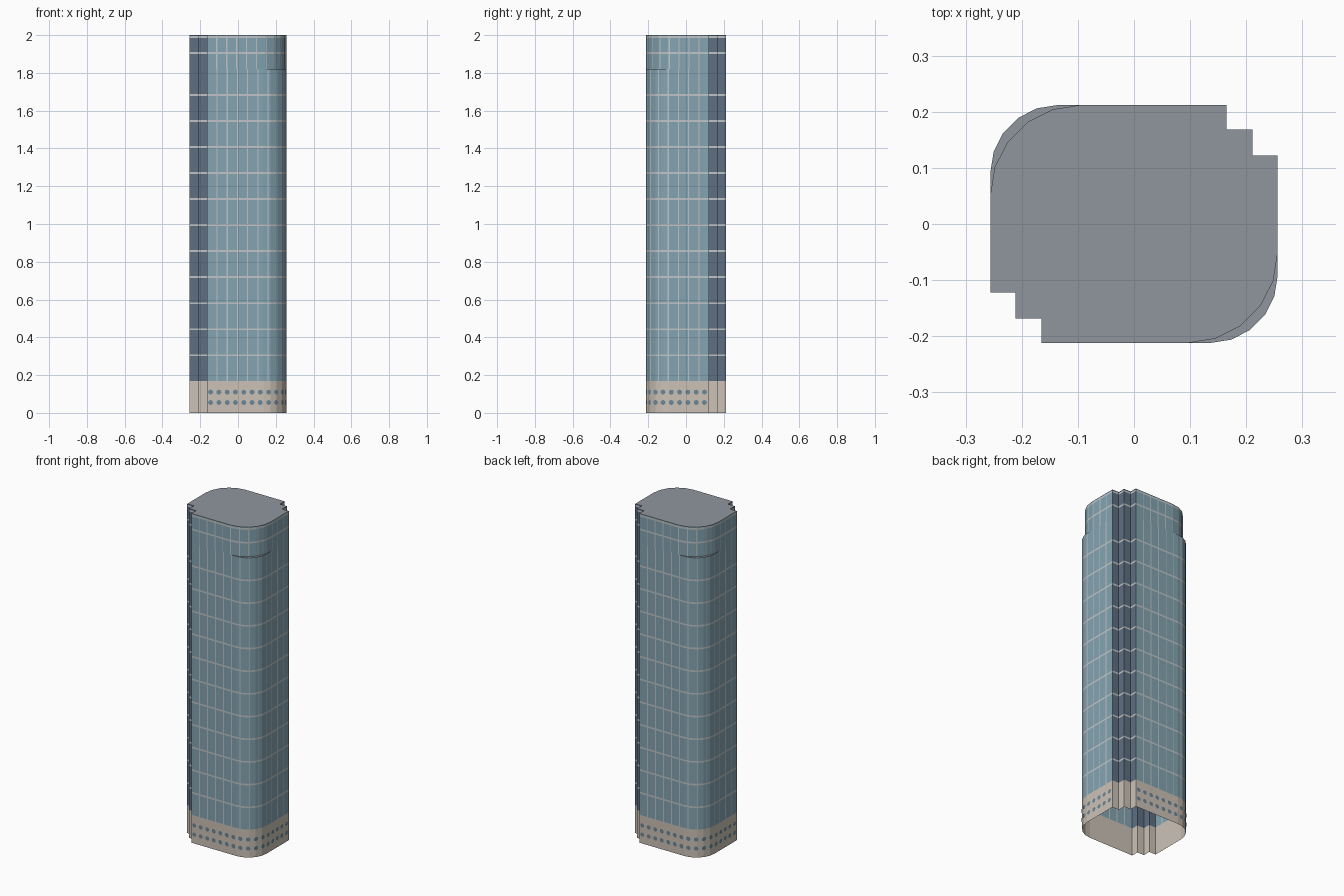
import bpy, bmesh, math
from mathutils import Vector

if "Cube" in bpy.data.objects:
    bpy.data.objects.remove(bpy.data.objects["Cube"])

X, Y = 0.256, 0.212
BAYS, DOTS = 13, 16
BASE, SHOULDER, TOP = 0.17, 1.82, 2.0


def material(name, *rgb):
    m = bpy.data.materials.new(name)
    m.diffuse_color = (*[(c / 255) ** 2.2 for c in rgb], 1)
    m.use_nodes = True
    m.node_tree.nodes["Principled BSDF"].inputs["Base Color"].default_value = m.diffuse_color
    return m


GLASS = material("glass", 131, 163, 177)
DARK = material("dark_glass", 94, 110, 128)
FRAME = material("frame", 190, 196, 198)
STONE = material("stone", 203, 193, 181)
WINDOW = material("window", 106, 134, 152)
ROOF = material("roof_grey", 142, 149, 156)


def new_object(name, bm, mats):
    me = bpy.data.meshes.new(name)
    bm.to_mesh(me)
    bm.free()
    for m in mats:
        me.materials.append(m)
    ob = bpy.data.objects.new(name, me)
    bpy.context.collection.objects.link(ob)
    return ob


def arc(r):
    return [Vector((X - r + r * math.sin(a), -Y + r - r * math.cos(a)))
            for a in (math.radians(18 * i) for i in range(6))]


def facade(r):
    # front face, rounded corner, right face
    return [Vector((-0.165, -Y)), *arc(r), Vector((X, 0.122))]


STEPS = [Vector(p) for p in ((X, 0.122), (0.211, 0.122), (0.211, 0.168), (0.165, 0.168))]


def length(path):
    return sum((b - a).length for a, b in zip(path, path[1:]))


def at(path, s):
    # point and direction at a distance along a path
    for a, b in zip(path, path[1:]):
        d = (b - a).length
        if s <= d:
            break
        s -= d
    t = (b - a).normalized()
    return a + t * s, t


def columns(r, mullions):
    # half outline as (point, material index of the strip that follows)
    path = facade(r)
    total, w = length(path), 0.003
    cuts = [(length(path[:i + 1]), None) for i in range(len(path) - 1)]
    if mullions:
        for k in range(1, BAYS):
            c = k * total / BAYS
            cuts += [(c - w, 2), (c + w, 0)]
    cuts.sort(key=lambda c: c[0])
    out, current = [], 0
    for s, m in cuts:
        current = current if m is None else m
        out.append((at(path, s)[0], current))
    return out + [(p, 1) for p in STEPS]


def wall(name, r, z0, z1, lines, mats, mullions=True):
    half = columns(r, mullions)
    ring = half + [(-p, m) for p, m in half]
    levels = [(z0, False)]
    for z in lines:
        levels += [(z - 0.005, True), (z + 0.005, False)]
    levels = [lv for lv in levels if lv[0] < z1 - 0.001] + [(z1, False)]
    bm = bmesh.new()
    grid = [[bm.verts.new((p.x, p.y, z)) for p, _ in ring] for z, _ in levels]
    n = len(ring)
    for row, (lo, hi) in enumerate(zip(grid, grid[1:])):
        for i in range(n):
            j = (i + 1) % n
            f = bm.faces.new((lo[i], lo[j], hi[j], hi[i]))
            f.material_index = 2 if levels[row][1] else ring[i][1]
    return new_object(name, bm, mats)


# Stone podium, glazed shaft and narrower crown
FLOOR = 0.1378
skin = [GLASS, DARK, FRAME]
wall("podium", 0.12, 0, BASE, [], [STONE], mullions=False)
wall("tower_shaft", 0.12, BASE, SHOULDER, [0.305 + FLOOR * i for i in range(11)], skin)
wall("tower_crown", 0.16, SHOULDER, TOP, [1.905, 1.989], skin)

# Flat roof
bm = bmesh.new()
half = facade(0.16) + STEPS[1:]
bm.faces.new([bm.verts.new((p.x, p.y, TOP)) for p in half + [-p for p in half]])
new_object("roof", bm, [ROOF])

# Ledges where the crown sets back at the rounded corners
bm = bmesh.new()
for sign in (1, -1):
    outer, inner = ([bm.verts.new((sign * p.x, sign * p.y, SHOULDER)) for p in arc(r)]
                    for r in (0.12, 0.16))
    for i in range(5):
        bm.faces.new((outer[i], outer[i + 1], inner[i + 1], inner[i]))
new_object("corner_ledges", bm, [ROOF])

# Two rows of round podium windows
bm = bmesh.new()
path = facade(0.12)
total = length(path)
for k in range(DOTS):
    p, t = at(path, (k + 0.45) * total / DOTS)
    p = p + Vector((t.y, -t.x)) * 0.0015
    for z in (0.055, 0.11):
        for sign in (1, -1):
            ring = []
            for i in range(12):
                a = i * math.tau / 12
                q = (p + t * 0.013 * math.cos(a)) * sign
                ring.append(bm.verts.new((q.x, q.y, z + 0.013 * math.sin(a))))
            bm.faces.new(ring)
new_object("podium_windows", bm, [WINDOW])
